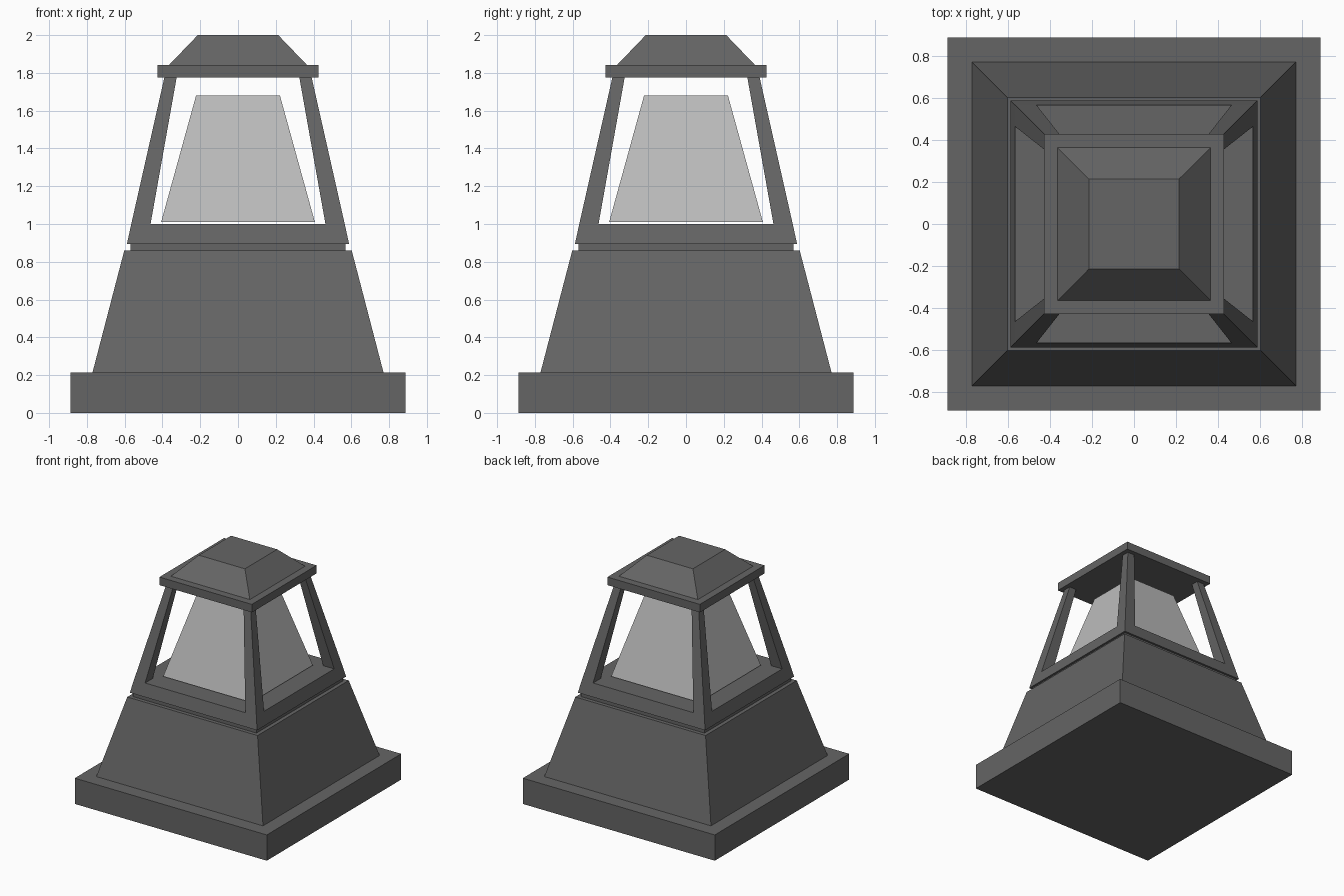
import bpy, bmesh

if "Cube" in bpy.data.objects:
    bpy.data.objects.remove(bpy.data.objects["Cube"])

def material(name, v):
    m = bpy.data.materials.new(name)
    m.diffuse_color = (v, v, v, 1)
    m.use_nodes = True
    m.node_tree.nodes["Principled BSDF"].inputs["Base Color"].default_value = m.diffuse_color
    return m

DARK = material("dark_metal", 0.13)
PALE = material("frosted_glass", 0.5)

def add_prism(bm, lower, upper):
    """Closed block between two matching loops of points."""
    a = [bm.verts.new(p) for p in lower]
    b = [bm.verts.new(p) for p in upper]
    n = len(a)
    bm.faces.new(a[::-1])
    bm.faces.new(b)
    for i in range(n):
        j = (i + 1) % n
        bm.faces.new((a[i], a[j], b[j], b[i]))

def rect(x0, x1, y0, y1, z):
    return [(x0, y0, z), (x1, y0, z), (x1, y1, z), (x0, y1, z)]

def square(h, z):
    return rect(-h, h, -h, h, z)

def finish(bm, name, mat):
    bmesh.ops.recalc_face_normals(bm, faces=bm.faces)
    me = bpy.data.meshes.new(name)
    bm.to_mesh(me)
    bm.free()
    me.materials.append(mat)
    ob = bpy.data.objects.new(name, me)
    bpy.context.collection.objects.link(ob)

def frustum(name, h0, z0, h1, z1, mat=DARK):
    bm = bmesh.new()
    add_prism(bm, square(h0, z0), square(h1, z1))
    finish(bm, name, mat)

# Stacked square parts
frustum("base_plinth", 0.887, 0, 0.887, 0.215)
frustum("tapered_body", 0.77, 0.215, 0.602, 0.86)
frustum("neck", 0.57, 0.86, 0.57, 0.895)
frustum("lower_rail", 0.588, 0.895, 0.565, 1.0)
frustum("glass_shade", 0.407, 1.01, 0.222, 1.68, PALE)
frustum("cap_plate", 0.427, 1.775, 0.427, 1.842)
frustum("cap_roof", 0.365, 1.842, 0.213, 2.0)

# Leaning corner posts
for sx, xn in ((-1, "left"), (1, "right")):
    for sy, yn in ((-1, "front"), (1, "back")):
        bm = bmesh.new()
        loops = [rect(sx * i, sx * o, sy * i, sy * o, z)
                 for i, o, z in ((0.463, 0.565, 1.0), (0.325, 0.39, 1.775))]
        add_prism(bm, *loops)
        finish(bm, f"{yn}_{xn}_post", DARK)
